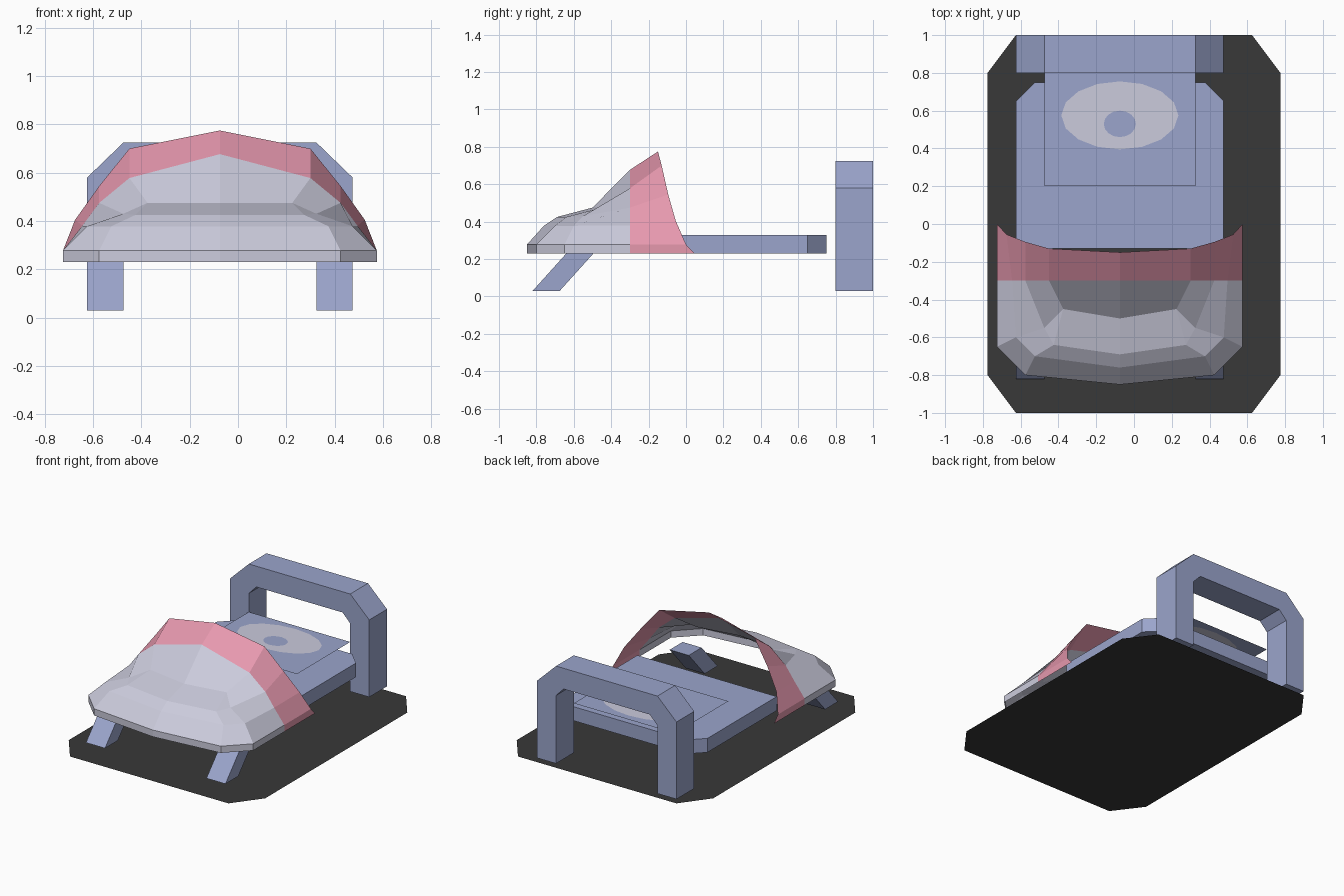
import bpy, bmesh, math

if "Cube" in bpy.data.objects:
    bpy.data.objects.remove(bpy.data.objects["Cube"])

CX = -0.075  # centre line of everything above the base


def material(name, rgb):
    m = bpy.data.materials.new(name)
    lin = [((c / 255 + 0.055) / 1.055) ** 2.4 for c in rgb]
    m.diffuse_color = (*lin, 1)
    m.use_nodes = True
    m.node_tree.nodes["Principled BSDF"].inputs["Base Color"].default_value = m.diffuse_color
    return m


DARK = material("dark grey", (56, 56, 56))
BLUE = material("slate blue", (155, 165, 204))
PALE = material("pale lilac", (203, 203, 220))
PINK = material("rose pink", (230, 152, 174))


def finish(bm, name, *mats):
    me = bpy.data.meshes.new(name)
    bm.to_mesh(me)
    bm.free()
    for m in mats:
        me.materials.append(m)
    ob = bpy.data.objects.new(name, me)
    bpy.context.collection.objects.link(ob)
    return ob


def sheet(name, pts, mat):
    """Single flat face."""
    bm = bmesh.new()
    bm.faces.new([bm.verts.new(p) for p in pts])
    return finish(bm, name, mat)


def prism(name, pts, shift, mat):
    """Flat outline pushed along a vector into a closed solid."""
    bm = bmesh.new()
    f = bm.faces.new([bm.verts.new(p) for p in pts])
    new = bmesh.ops.extrude_face_region(bm, geom=[f], use_keep_orig=True)
    bmesh.ops.translate(bm, vec=shift, verts=[v for v in new["geom"] if isinstance(v, bmesh.types.BMVert)])
    bmesh.ops.recalc_face_normals(bm, faces=bm.faces)
    return finish(bm, name, mat)


def both(half):
    """Mirror a right-hand (u, v) chain to the left and add the centre line offset."""
    full = half + [(-u, v) for u, v in reversed(half)]
    return [(CX + u, v) for u, v in full]


# Base: paper-thin octagon on the ground
base = [(0.775, -0.8), (0.775, 0.8), (0.625, 1.0)]
base += [(-x, y) for x, y in reversed(base)] + [(-0.625, -1.0), (0.625, -1.0)]
base.insert(5, (-0.775, -0.8))
base = list(dict.fromkeys(base))
sheet("base", [(x, y, 0) for x, y in base], DARK)

# Rear arch with chamfered corners
outer = both([(0.55, 0.03), (0.55, 0.58), (0.40, 0.725)])
inner = both([(0.40, 0.03), (0.40, 0.515), (0.34, 0.577)])
prism("rear_arch", [(x, 0.8, z) for x, z in outer + inner[::-1]], (0, 0.2, 0), BLUE)

# Platform
deck = both([(0.55, -0.13), (0.55, 0.65), (0.45, 0.75)])
prism("platform", [(x, y, 0.23) for x, y in deck], (0, 0, 0.1), BLUE)

# Slanted front legs
for side, u in (("left", -0.55), ("right", 0.40)):
    prof = [(-0.82, 0.03), (-0.675, 0.03), (-0.495, 0.23), (-0.64, 0.23)]
    prism("front_leg_" + side, [(CX + u, y, z) for y, z in prof], (0.15, 0, 0), BLUE)

# Floating panel and its painted ring
sheet("panel", [(CX + u, y, 0.383) for u, y in ((-0.4, 0.2), (0.4, 0.2), (0.4, 0.8), (-0.4, 0.8))], BLUE)
bm = bmesh.new()
N = 16
for z in (0.380, 0.386):
    loops = []
    for a, b, cy in ((0.31, 0.18, 0.575), (0.085, 0.07, 0.53)):
        loops.append([bm.verts.new((CX + a * math.cos(2 * math.pi * i / N),
                                    cy + b * math.sin(2 * math.pi * i / N), z)) for i in range(N)])
    for i in range(N):
        j = (i + 1) % N
        f = [loops[0][i], loops[0][j], loops[1][j], loops[1][i]]
        bm.faces.new(f if z > 0.383 else f[::-1])
finish(bm, "panel_ring", PALE)

# Hood: layers from rim to crown, each running from the rear edge round to the nose
layers = [
    [(0.65, 0.045, 0.23), (0.65, -0.3, 0.23), (0.65, -0.65, 0.23), (0.5, -0.8, 0.23), (0, -0.85, 0.23)],
    [(0.65, 0.0, 0.278), (0.65, -0.3, 0.278), (0.65, -0.65, 0.278), (0.5, -0.8, 0.278), (0, -0.85, 0.278)],
    [(0.6, -0.055, 0.405), (0.57, -0.3, 0.38), (0.55, -0.6, 0.378), (0.45, -0.7, 0.378), (0, -0.76, 0.378)],
    [(0.5, -0.095, 0.545), (0.5, -0.3, 0.475), (0.4, -0.55, 0.43), (0.35, -0.64, 0.425), (0, -0.69, 0.425)],
    [(0.375, -0.13, 0.70), (0.375, -0.3, 0.578), (0.3, -0.45, 0.475), (0.3, -0.45, 0.475), (0, -0.5, 0.475)],
    [(0, -0.15, 0.775), (0, -0.3, 0.677), (0, -0.5, 0.475)],
]
bm = bmesh.new()
cache = {}


def vert(p, s):
    key = (round(p[0] * s, 4) + 0.0, p[1], p[2])
    if key not in cache:
        cache[key] = bm.verts.new((CX + key[0], p[1], p[2]))
    return cache[key]


for s in (1, -1):
    for lo, hi in zip(layers, layers[1:]):
        for i in range(len(hi) - 1):
            quad = [vert(p, s) for p in (lo[i], hi[i], hi[i + 1], lo[i + 1])]
            quad = list(dict.fromkeys(quad))
            f = bm.faces.new(quad if s < 0 else quad[::-1])
            f.material_index = 1 if i == 0 else 0  # rear strip is pink
bm.normal_update()
if sum(f.normal.z * f.calc_area() for f in bm.faces) < 0:
    bmesh.ops.reverse_faces(bm, faces=bm.faces)
finish(bm, "hood", PALE, PINK)
